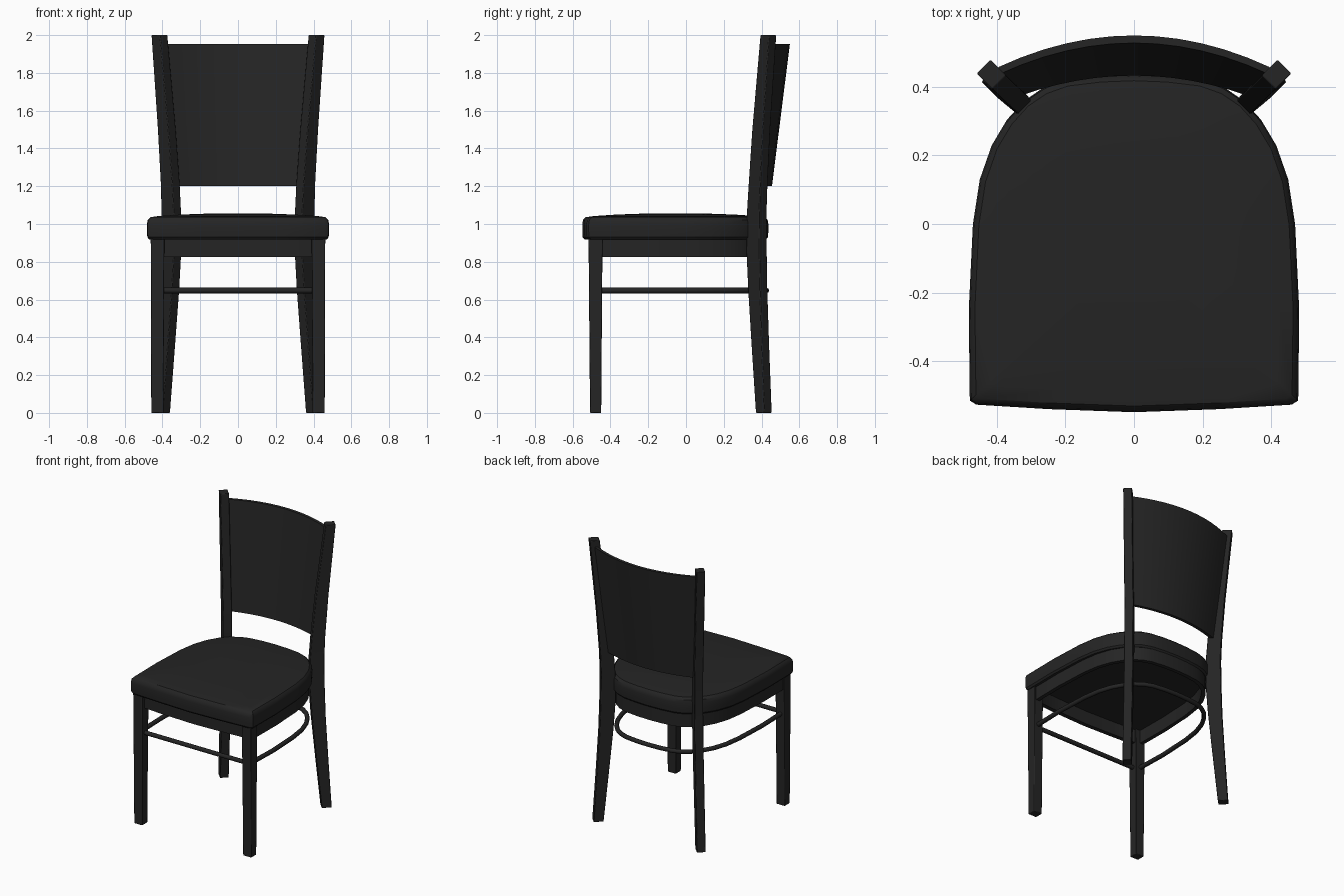
import bpy, bmesh, math
from mathutils import Vector

if "Cube" in bpy.data.objects:
    bpy.data.objects.remove(bpy.data.objects["Cube"])

black = bpy.data.materials.new("soft black")
black.diffuse_color = (0.018, 0.018, 0.018, 1)
black.use_nodes = True
black.node_tree.nodes["Principled BSDF"].inputs["Base Color"].default_value = black.diffuse_color

# Right half of the seat outline, front centre to back centre
HALF = [(0, -.547), (.25, -.538), (.46, -.525), (.479, -.513), (.482, -.25),
        (.47, 0), (.45, .13), (.415, .23), (.37, .305), (.32, .36),
        (.265, .397), (.2, .42), (.1, .432), (0, .436)]
FULL = HALF + [(-x, y) for x, y in HALF[-2:0:-1]]


def outline(half_width, y0, y1, pts=FULL):
    """Seat outline refitted to a half width and a y range."""
    return [(x * half_width / .482, y0 + (y + .547) * (y1 - y0) / .983)
            for x, y in pts]


def loft(name, rings, closed=False, bevel=0):
    """Skin a list of equal rings; cap the ends or join last to first."""
    bm = bmesh.new()
    vs = [[bm.verts.new(p) for p in ring] for ring in rings]
    n = len(vs[0])
    pairs = list(zip(vs, vs[1:])) + ([(vs[-1], vs[0])] if closed else [])
    for a, b in pairs:
        for i in range(n):
            j = (i + 1) % n
            bm.faces.new((a[i], a[j], b[j], b[i]))
    if not closed:
        bm.faces.new(vs[0][::-1])
        bm.faces.new(vs[-1])
    bmesh.ops.recalc_face_normals(bm, faces=bm.faces)
    me = bpy.data.meshes.new(name)
    bm.to_mesh(me)
    bm.free()
    ob = bpy.data.objects.new(name, me)
    bpy.context.collection.objects.link(ob)
    me.materials.append(black)
    if bevel:
        m = ob.modifiers.new("bevel", 'BEVEL')
        m.width, m.segments, m.limit_method = bevel, 2, 'ANGLE'
    bpy.ops.object.select_all(action='DESELECT')
    ob.select_set(True)
    bpy.context.view_layer.objects.active = ob
    bpy.ops.object.shade_smooth_by_angle(angle=math.radians(35))
    return ob


def mirror_x(ob):
    m = ob.modifiers.new("mirror", 'MIRROR')
    m.use_axis[0] = True


def tube(name, pts, radius):
    cu = bpy.data.curves.new(name, 'CURVE')
    cu.dimensions = '3D'
    cu.bevel_depth, cu.bevel_resolution = radius, 2
    cu.use_fill_caps = True
    sp = cu.splines.new('POLY')
    sp.points.add(len(pts) - 1)
    for p, co in zip(sp.points, pts):
        p.co = (*co, 1)
    cu.materials.append(black)
    ob = bpy.data.objects.new(name, cu)
    bpy.context.collection.objects.link(ob)


# Padded seat: inset from the outline, height
PAD = [(.012, .918), (.002, .93), (0, .96), (0, 1.0), (.004, 1.022),
       (.018, 1.036), (.06, 1.042), (.18, 1.05), (.32, 1.055)]
loft("seat", [[(x, y, z) for x, y in outline(.482 - d, -.549 + d, .436 - d)]
              for d, z in PAD])

# Hollow apron below the seat
out, inn = outline(.452, -.505, .425), outline(.425, -.475, .398)
loft("apron", [[(x, y, z) for x, y in o]
               for o, z in ((out, .825), (out, .925), (inn, .925), (inn, .825))],
     closed=True)

# Front legs, slightly tapered: z, x range, y range
rings = []
for z, x0, x1, y0, y1 in ((0, .395, .459, -.508, -.449), (.925, .39, .462, -.516, -.442)):
    rings.append([(x0, y0, z), (x1, y0, z), (x1, y1, z), (x0, y1, z)])
mirror_x(loft("front_leg", rings, bevel=.004))

# Back posts turned 45 degrees and bowed: z, centre x, centre y, depth
POST = [(0, .402, .412, .065), (.35, .38, .394, .078), (.65, .362, .380, .09),
        (.85, .354, .374, .098), (1.05, .353, .374, .094), (1.2, .358, .381, .088),
        (1.5, .377, .398, .08), (2.0, .416, .436, .065)]
r, t = Vector((1, 1, 0)).normalized(), Vector((-1, 1, 0)).normalized()
rings = [[Vector((x, y, z)) + r * (a * d / 2) + t * (b * .0285)
          for a, b in ((-1, -1), (1, -1), (1, 1), (-1, 1))]
         for z, x, y, d in POST]
mirror_x(loft("back_post", rings, bevel=.004))

# Curved back panel, wider and further back at the top
N = 12
rings = []
for i in range(N + 1):
    u = 2 * i / N - 1

    def arc(w, y, sag, z):
        return (w * u, y - sag * u * u, z)
    rings.append([arc(.335, .433, .06, 1.2), arc(.335, .455, .06, 1.2),
                  arc(.395, .550, .092, 1.953), arc(.395, .528, .092, 1.953)])
loft("back_panel", rings)

# Bent stretcher hoop and front stretcher
hoop = [p for p in outline(.435, -.51, .425, HALF) if p[1] > -.4 and p[0] > .3]
hoop = [(.428, -.47)] + [p for p in outline(.435, -.51, .425, HALF) if p[1] > -.4]
tube("stretcher_hoop", [(x, y, .648) for x, y in hoop] +
     [(-x, y, .648) for x, y in hoop[-2::-1]], .015)
tube("front_stretcher", [(-.41, -.478, .648), (.41, -.478, .648)], .015)
